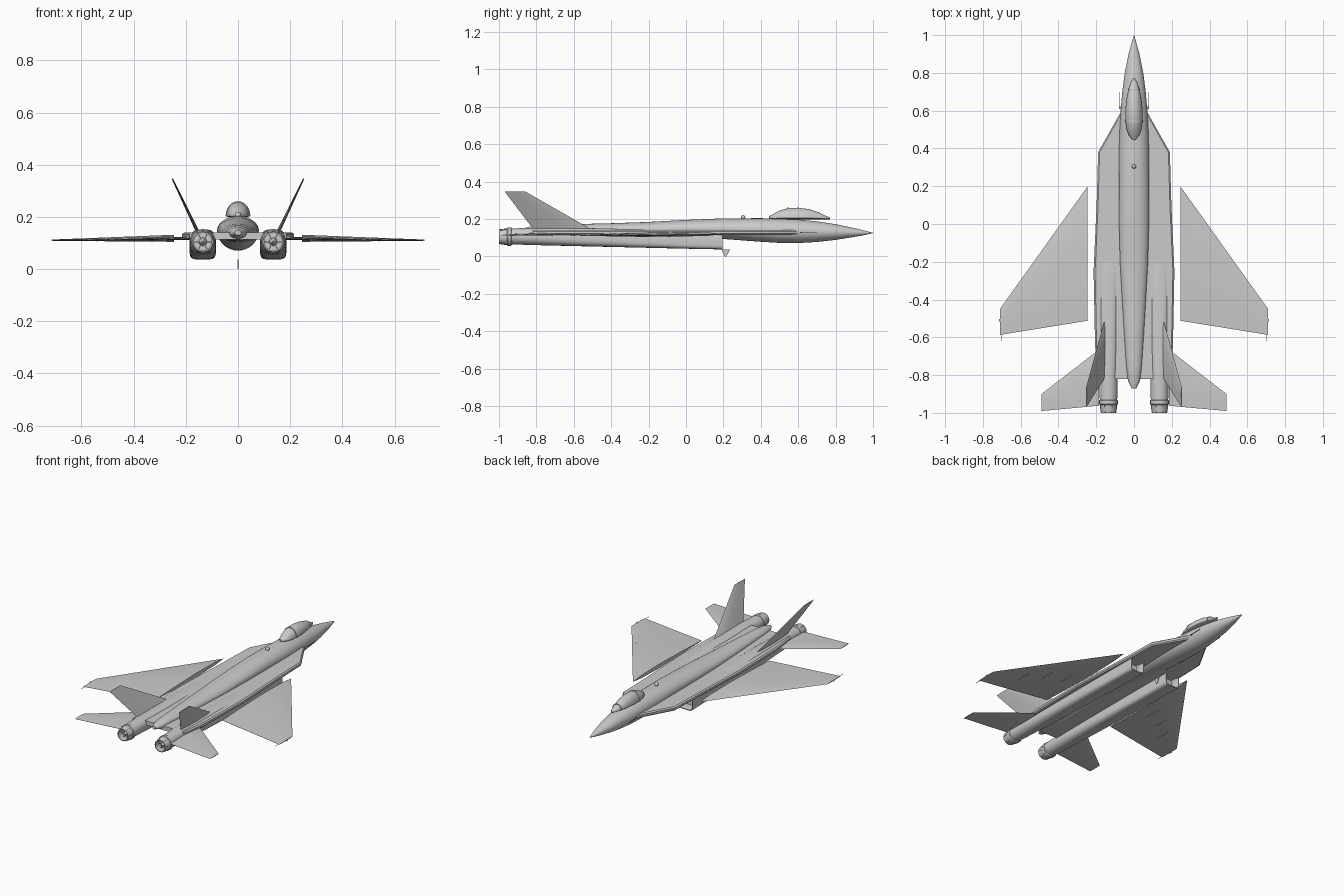
import bpy, bmesh, math
from mathutils import Vector

if "Cube" in bpy.data.objects:
    bpy.data.objects.remove(bpy.data.objects["Cube"])

grey = bpy.data.materials.new("airframe_grey")
grey.diffuse_color = (0.6, 0.6, 0.6, 1)
grey.use_nodes = True
grey.node_tree.nodes["Principled BSDF"].inputs["Base Color"].default_value = grey.diffuse_color


def finish(name, bm, angle=35):
    bmesh.ops.recalc_face_normals(bm, faces=bm.faces)
    me = bpy.data.meshes.new(name)
    bm.to_mesh(me)
    bm.free()
    ob = bpy.data.objects.new(name, me)
    bpy.context.collection.objects.link(ob)
    me.materials.append(grey)
    bpy.ops.object.select_all(action='DESELECT')
    bpy.context.view_layer.objects.active = ob
    ob.select_set(True)
    bpy.ops.object.shade_smooth_by_angle(angle=math.radians(angle))
    return ob


def loft(name, rings, cap=True, angle=35):
    """Skin a list of equal-length point rings."""
    bm = bmesh.new()
    vs = [[bm.verts.new(p) for p in r] for r in rings]
    n = len(rings[0])
    for a, b in zip(vs, vs[1:]):
        for i in range(n):
            j = (i + 1) % n
            bm.faces.new((a[i], a[j], b[j], b[i]))
    if cap:
        bm.faces.new(vs[0])
        bm.faces.new(vs[-1])
    return finish(name, bm, angle)


def oval(y, cx, zlo, zhi, hw, power=2.0, n=32):
    """Superellipse ring in the xz plane; higher power is boxier."""
    out = []
    for i in range(n):
        a = 2 * math.pi * i / n
        c, s = math.cos(a), math.sin(a)
        x = math.copysign(abs(c) ** (2 / power), c) * hw
        z = math.copysign(abs(s) ** (2 / power), s) * (zhi - zlo) / 2
        out.append((cx + x, y, (zlo + zhi) / 2 + z))
    return out


def box(name, c, size):
    bm = bmesh.new()
    bmesh.ops.create_cube(bm, size=1)
    for v in bm.verts:
        v.co = Vector(c) + Vector(v.co[k] * size[k] for k in range(3))
    return finish(name, bm)


def surface(name, root, tip, troot, ttip, normal):
    """Thin tapered flying surface; root and tip are (leading, trailing)."""
    nrm = Vector(normal).normalized()
    rings = []
    for (le, te), t in ((root, troot), (tip, ttip)):
        le, te = Vector(le), Vector(te)
        prof = [(0, 0), (.12, .7), (.4, 1), (.75, .6), (1, .06),
                (1, -.06), (.75, -.6), (.4, -1), (.12, -.7)]
        rings.append([le.lerp(te, u) + nrm * w * t / 2 for u, w in prof])
    return loft(name, rings, angle=25)


# Fuselage: y, bottom, top, half width
body = [(1, .124, .126, .001), (.95, .113, .139, .015), (.9, .104, .151, .029),
        (.8, .088, .172, .049), (.7, .077, .187, .062), (.6, .071, .197, .071),
        (.5, .072, .202, .076), (.4, .078, .204, .079), (.2, .093, .203, .080),
        (0, .10, .195, .079), (-.2, .103, .184, .074), (-.4, .105, .177, .063),
        (-.6, .108, .172, .051), (-.75, .112, .167, .041), (-.83, .118, .16, .032),
        (-.87, .13, .15, .012)]
loft("fuselage", [oval(y, 0, lo, hi, w) for y, lo, hi, w in body])

# Canopy and its frame arches
canopy = [(.77, .192, .2, .004), (.75, .192, .213, .017), (.71, .192, .235, .030),
          (.66, .192, .252, .040), (.60, .192, .260, .046), (.55, .192, .259, .046),
          (.50, .192, .245, .039), (.47, .192, .228, .028), (.445, .195, .21, .008)]


def dome(y, lo, hi, w, grow=0.0, n=24):
    pts = []
    for i in range(n):
        a = 2 * math.pi * i / n
        h = (hi - lo + grow) if math.sin(a) > 0 else .012
        pts.append((math.cos(a) * (w + grow), y, lo + .012 + math.sin(a) * (h - .012 if h > .024 else h * .5)))
    return pts


loft("canopy", [dome(*c) for c in canopy])
loft("canopy_front_arch", [dome(y, .192, .235, .030, .0025) for y in (.714, .706)])
loft("canopy_rear_arch", [dome(y, .192, .259, .046, .0015) for y in (.548, .54)])

# Flat body deck with chamfered rim
half = [(.066, .6), (.19, .38), (.198, .1), (.214, -.25), (.206, -.65), (.186, -.82)]
outline = half + [(-x, y) for x, y in reversed(half)]


def deck(z, k):
    return [(x - math.copysign(k, x), y, z) for x, y in outline]


loft("body_deck", [deck(.114, .008), deck(.121, 0), deck(.134, 0), deck(.141, .008)])

for s, side in ((1, "right"), (-1, "left")):
    cx = s * .135
    # Engine nacelle: boxy recessed intake fading into a round tail
    inner = [oval(.14, cx, .046, .116, .042, 5), oval(.196, cx, .042, .12, .046, 5)]
    outer = [(.196, .037, .125, .05, 5), (.0, .041, .132, .051, 4.5),
             (-.3, .048, .146, .051, 3.6), (-.6, .055, .153, .051, 2.8),
             (-.8, .060, .153, .049, 2.2), (-.94, .064, .149, .046, 2)]
    loft(side + "_nacelle", inner + [oval(y, cx, lo, hi, w, p) for y, lo, hi, w, p in outer])

    # Nozzle: collar, petals and hollow exhaust
    prof = [(-.93, .043), (-.935, .049), (-.953, .049), (-.957, .045),
            (-1.0, .039), (-1.0, .034), (-.955, .034)]
    loft(side + "_nozzle", [oval(y, cx, .105 - r, .105 + r, r, n=24) for y, r in prof])
    loft(side + "_exhaust_cone", [oval(y, cx, .105 - r, .105 + r, r, n=16)
                                  for y, r in ((-.95, .017), (-.965, .014), (-.985, .003))])
    for k in range(6):
        a = k * math.pi / 3
        u, v = Vector((math.cos(a), 0, math.sin(a))), Vector((-math.sin(a), 0, math.cos(a)))
        o = Vector((cx, 0, .105))
        ring = [o + u * r + v * t for r, t in ((.008, -.002), (.035, -.002), (.035, .002), (.008, .002))]
        loft(f"{side}_exhaust_spoke_{k}", [[p + Vector((0, y, 0)) for p in ring] for y in (-.95, -.968)])
        # Raised petal ribs around the nozzle
        rib = [[o + u * r + v * t + Vector((0, y, 0)) for r, t in
                ((q - .004, -.003), (q + .002, -.003), (q + .002, .003), (q - .004, .003))]
               for y, q in ((-.955, .045), (-.998, .039))]
        loft(f"{side}_nozzle_petal_{k}", rib)

    # Swept wing, standing slightly off the body
    surface(side + "_wing", ((s * .245, .2, .119), (s * .245, -.512, .117)),
            ((s * .71, -.45, .111), (s * .71, -.587, .111)), .027, .005, (0, 0, 1))
    # Tailplane
    surface(side + "_tailplane", ((s * .185, -.665, .118), (s * .185, -.962, .118)),
            ((s * .49, -.9, .112), (s * .49, -.99, .112)), .014, .004, (0, 0, 1))
    # Canted tail fin
    surface(side + "_tail_fin", ((s * .158, -.515, .15), (s * .158, -.82, .15)),
            ((s * .252, -.86, .347), (s * .252, -.97, .347)), .013, .005, (.197, 0, -s * .094))

    # Wing fittings: tip light, static wick, underside strips, nose probe
    box(side + "_tip_light", (s * .711, -.51, .111), (.008, .014, .006))
    box(side + "_static_wick", (s * .703, -.602, .111), (.002, .034, .002))
    for i, (x, y) in enumerate(((.33, -.22), (.44, -.28), (.54, -.38))):
        box(f"{side}_underwing_strip_{i}", (s * x, y, .1085 - .0005 * (2 - i)), (.004, .1, .006))
    for i, (x, y) in enumerate(((.54, -.26), (.365, -.04), (.435, -.42))):
        box(f"{side}_wing_fastener_{i}", (s * x, y, .116), (.006, .006, .006))
    box(side + "_nose_probe", (s * .077, .655, .128), (.003, .09, .003))
    box(side + "_probe_mount", (s * .073, .615, .128), (.01, .012, .004))

# Belly blade antenna, small dorsal dome
blade = [(.19, .036), (.235, .036), (.216, 0), (.206, 0)]
loft("belly_antenna", [[(x, y, z) for y, z in blade] for x in (-.002, .002)])
bm = bmesh.new()
bmesh.ops.create_uvsphere(bm, u_segments=16, v_segments=10, radius=.012)
for v in bm.verts:
    v.co += Vector((0, .305, .208))
finish("dorsal_dome", bm, 60)
